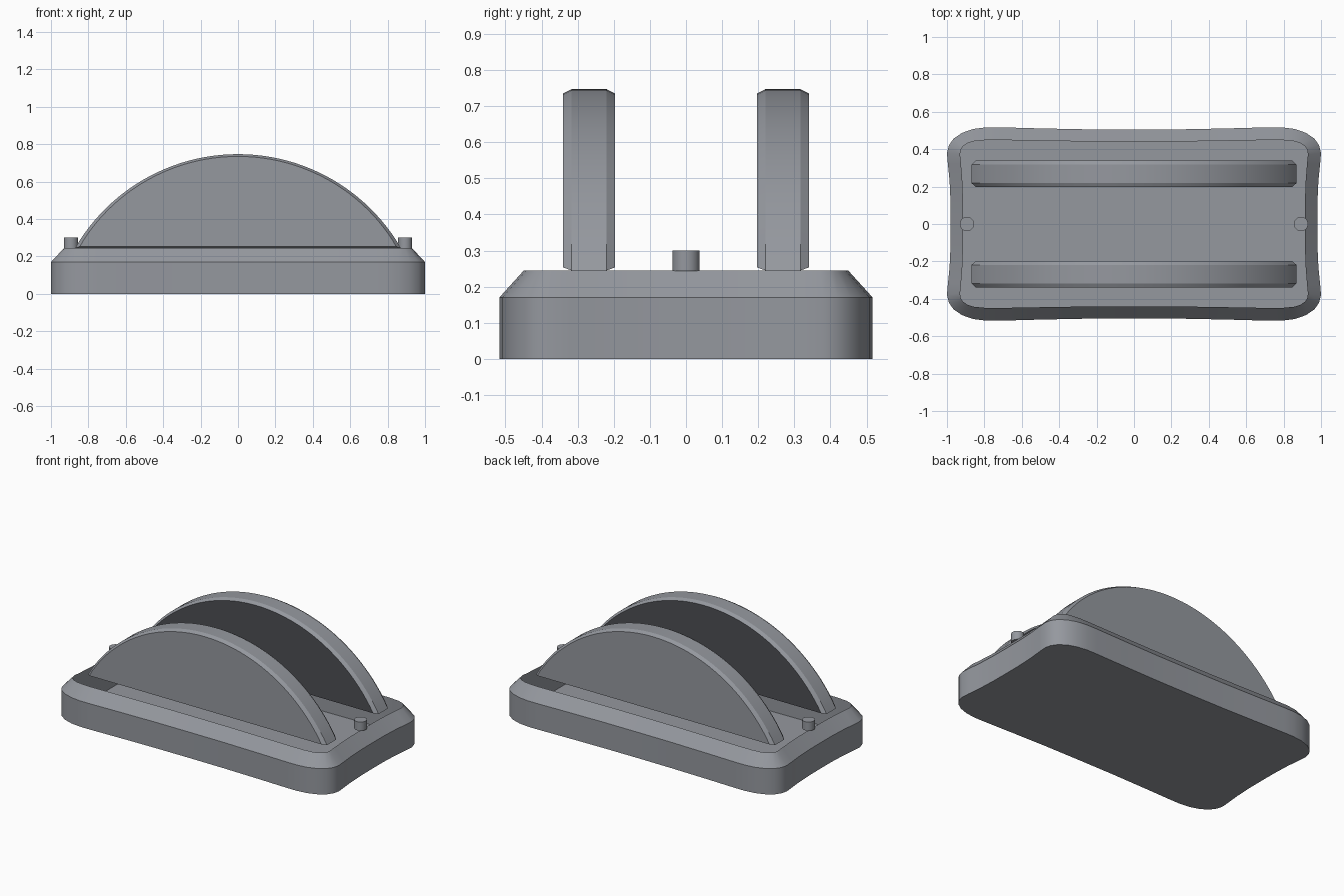
import bpy, bmesh
from math import sin, cos, asin, pi, radians

cube = bpy.data.objects.get("Cube")
if cube:
    bpy.data.objects.remove(cube, do_unlink=True)


def material(name, color):
    m = bpy.data.materials.new(name)
    m.use_nodes = True
    m.diffuse_color = color
    m.node_tree.nodes["Principled BSDF"].inputs["Base Color"].default_value = color
    return m


grey = material("blue_grey", (0.30, 0.315, 0.345, 1))
dark = material("dark_grey", (0.075, 0.077, 0.088, 1))


def loft(name, loops, first_cap_mat=0):
    """Skin matching closed loops and cap both ends."""
    bm = bmesh.new()
    rings = [[bm.verts.new(p) for p in loop] for loop in loops]
    for a, b in zip(rings, rings[1:]):
        n = len(a)
        for i in range(n):
            j = (i + 1) % n
            bm.faces.new((a[i], a[j], b[j], b[i]))
    cap = bm.faces.new(rings[0])
    cap.material_index = first_cap_mat
    bm.faces.new(rings[-1])
    bmesh.ops.recalc_face_normals(bm, faces=bm.faces)
    mesh = bpy.data.meshes.new(name)
    bm.to_mesh(mesh)
    bm.free()
    mesh.materials.append(grey)
    mesh.materials.append(dark)
    obj = bpy.data.objects.new(name, mesh)
    bpy.context.collection.objects.link(obj)
    bpy.ops.object.select_all(action='DESELECT')
    obj.select_set(True)
    bpy.context.view_layer.objects.active = obj
    bpy.ops.object.shade_smooth_by_angle(angle=radians(25))
    return obj


def full_outline(quarter):
    """Mirror a quarter outline, from the x axis to the y axis, in both axes."""
    half = quarter + [(-x, y) for x, y in quarter[-2::-1]]
    return half + [(-x, -y) for x, y in half[1:-1]]


def at_height(outline, z):
    return [(x, y, z) for x, y in outline]


# Base: waisted tray with a sloped shoulder and a recessed floor
outer = full_outline([(.98, 0), (.981, .12), (.986, .23), (.995, .32), (1, .38),
                      (.99, .42), (.965, .456), (.92, .487), (.86, .508),
                      (.79, .517), (.72, .517), (.5, .511), (.25, .506), (0, .505)])
inner = full_outline([(.913, 0), (.914, .12), (.918, .23), (.925, .32), (.93, .37),
                      (.927, .395), (.915, .415), (.89, .432), (.86, .442),
                      (.79, .449), (.72, .449), (.5, .445), (.25, .441), (0, .44)])
loft("base_tray", [at_height(outer, 0), at_height(outer, .17),
                   at_height(inner, .245), at_height(inner, .03)])

# Side plates: bevelled circle segments with dark inner faces
HALF, LOW, RADIUS, CENTRE = .87, .245, 1.007, -.26
spread = asin(HALF / RADIUS)
STEPS = 48
arc = []
for i in range(STEPS + 1):
    a = spread * (1 - 2 * i / STEPS)
    arc.append((RADIUS * sin(a), CENTRE + RADIUS * cos(a)))
arc[0], arc[-1] = (HALF, LOW), (-HALF, LOW)
cap = [(x * .972, .253 + (z - LOW) * .96) for x, z in arc]

for side, label in ((-1, "front"), (1, "back")):
    sections = ((cap, .197), (arc, .22), (arc, .317), (cap, .34))
    loft(label + "_arched_plate",
         [[(x, side * y, z) for x, z in shape] for shape, y in sections], 1)

# Pins: short round pegs at the two ends
circle = [(.038 * cos(2 * pi * i / 24), .038 * sin(2 * pi * i / 24)) for i in range(24)]
for side, label in ((1, "left"), (-1, "right")):
    ring = [(x + side * .893, y) for x, y in circle]
    loft(label + "_pin", [at_height(ring, .243), at_height(ring, .3)])
